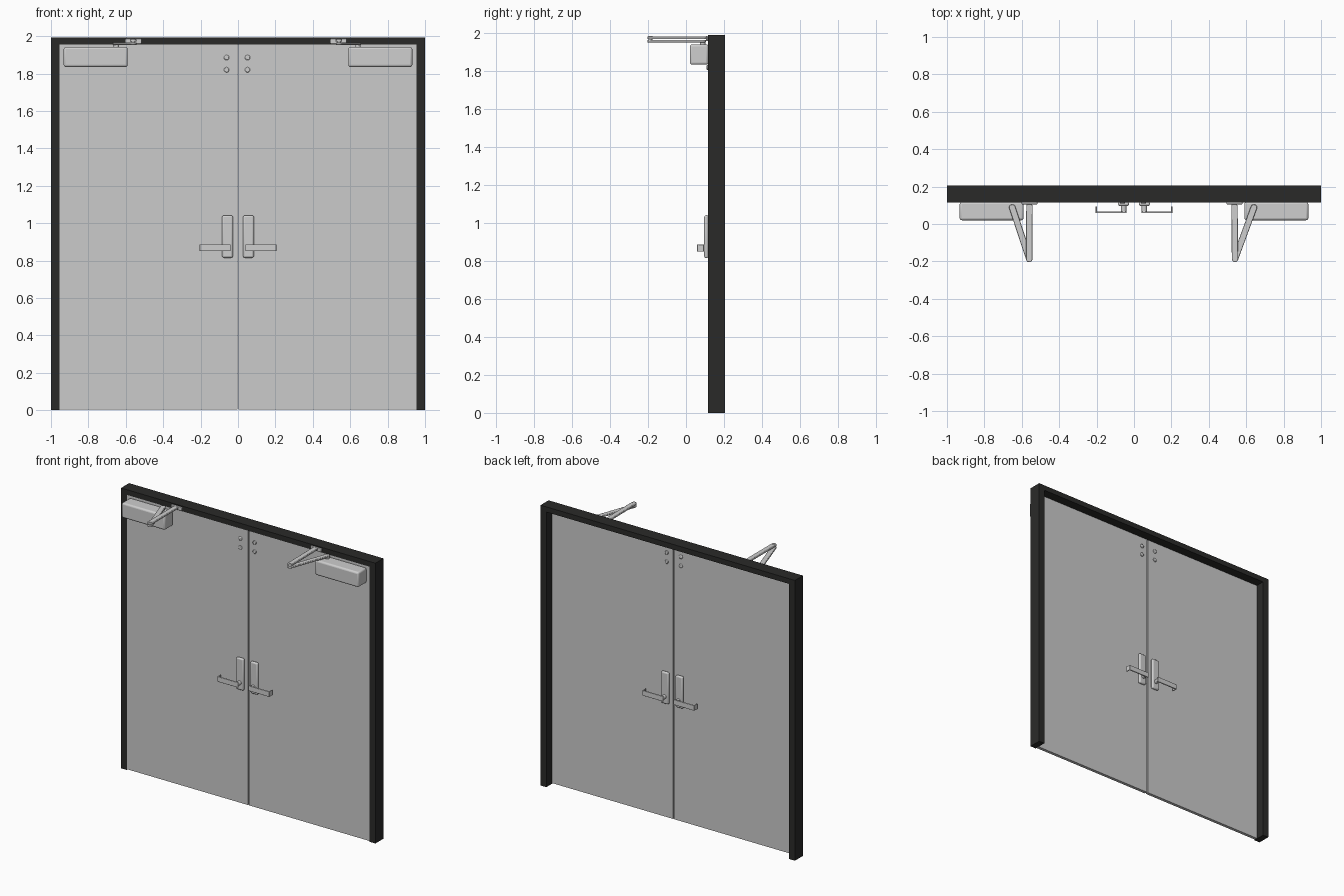
import bpy, math
from mathutils import Vector

if "Cube" in bpy.data.objects:
    bpy.data.objects.remove(bpy.data.objects["Cube"])


def material(name, c):
    m = bpy.data.materials.new(name)
    m.diffuse_color = (c[0], c[1], c[2], 1)
    m.use_nodes = True
    m.node_tree.nodes["Principled BSDF"].inputs["Base Color"].default_value = m.diffuse_color
    return m


BLACK = material("black_frame", (0.023, 0.023, 0.022))
GREY = material("door_grey", (0.60, 0.60, 0.60))
METAL = material("hardware_metal", (0.62, 0.62, 0.62))

DOOR_FRONT, DOOR_BACK = 0.118, 0.140


def finish(o, name, mat, bevel=0.0, seg=3):
    o.name = name
    o.data.materials.append(mat)
    if bevel:
        b = o.modifiers.new("bevel", "BEVEL")
        b.width, b.segments = bevel, seg
        b.limit_method = "ANGLE"
        bpy.ops.object.shade_smooth_by_angle(angle=math.radians(40))
    return o


def box(name, x, y, z, mat, bevel=0.0):
    bpy.ops.mesh.primitive_cube_add(size=1)
    o = bpy.context.object
    for v in o.data.vertices:
        v.co = [(r[0] + r[1]) / 2 + c * abs(r[1] - r[0]) for r, c in zip((x, y, z), v.co)]
    return finish(o, name, mat, bevel)


def rod(name, a, b, r, mat, bevel=0.0):
    a, b = Vector(a), Vector(b)
    d = b - a
    bpy.ops.mesh.primitive_cylinder_add(vertices=24, radius=r, depth=d.length, location=(a + b) / 2)
    o = bpy.context.object
    o.rotation_euler = d.to_track_quat("Z", "Y").to_euler()
    bpy.ops.object.shade_smooth_by_angle(angle=math.radians(40))
    return finish(o, name, mat, bevel, 2)


def arm(name, a, b, width, z0, z1):
    # flat bar with round ends, lying level between two pivots
    a, b = Vector(a), Vector(b)
    ang = math.atan2(b.y - a.y, b.x - a.x)
    pts = []
    for c, start in ((b, -90), (a, 90)):
        for i in range(9):
            t = ang + math.radians(start + i * 22.5)
            pts.append((c.x + math.cos(t) * width / 2, c.y + math.sin(t) * width / 2))
    n = len(pts)
    verts = [(*p, z0) for p in pts] + [(*p, z1) for p in pts]
    faces = [list(range(n))[::-1], list(range(n, 2 * n))]
    faces += [(i, (i + 1) % n, n + (i + 1) % n, n + i) for i in range(n)]
    me = bpy.data.meshes.new(name)
    me.from_pydata(verts, [], faces)
    o = bpy.data.objects.new(name, me)
    bpy.context.collection.objects.link(o)
    bpy.ops.object.select_all(action="DESELECT")
    o.select_set(True)
    bpy.context.view_layer.objects.active = o
    return finish(o, name, METAL, 0.003, 2)


# frame header
box("frame_header", (-1, 1), (0.115, 0.205), (1.955, 1.992), BLACK)

for s, side in ((-1, "left"), (1, "right")):
    # jamb and door leaf
    box(side + "_jamb", (s, s * 0.955), (0.115, 0.205), (0, 1.955), BLACK)
    box(side + "_door", (s * 0.004, s * 0.955), (DOOR_FRONT, DOOR_BACK), (0.004, 1.955), GREY)

    # handles and bolts on both faces
    for base, d, face in ((DOOR_FRONT, -1, "front"), (DOOR_BACK, 1, "back")):
        tag = side + "_" + face

        def y(depth):
            return base + d * depth

        box(tag + "_handle_plate", (s * 0.027, s * 0.085), (base, y(0.022)), (0.815, 1.042), METAL, 0.01)
        rod(tag + "_handle_spindle", (s * 0.055, y(0.02), 0.868), (s * 0.055, y(0.055), 0.868), 0.014, METAL)
        box(tag + "_lever", (s * 0.04, s * 0.205), (y(0.051), y(0.06)), (0.85, 0.887), METAL, 0.003)
        box(tag + "_lever_return", (s * 0.198, s * 0.205), (y(0.024), y(0.055)), (0.85, 0.887), METAL, 0.002)
        for i, z in enumerate((1.885, 1.82)):
            x = s * 0.056 - 0.005
            rod(f"{tag}_bolt_{i}", (x, base, z), (x, y(0.009), z), 0.014, METAL, 0.005)

    # door closer: body, pinion, two arms, elbow and shoe
    box(side + "_closer_body", (s * 0.59, s * 0.932), (0.02, DOOR_FRONT), (1.835, 1.942), METAL, 0.012)
    xs, xp, xe = s * 0.548 - 0.011, s * 0.646 - 0.005, s * 0.55 - 0.01
    rod(side + "_closer_pinion", (xp, 0.088, 1.935), (xp, 0.088, 1.958), 0.014, METAL)
    arm(side + "_closer_lower_arm", (xp, 0.088, 0), (xe, -0.187, 0), 0.034, 1.953, 1.966)
    arm(side + "_closer_upper_arm", (xs, 0.095, 0), (xe, -0.187, 0), 0.034, 1.970, 1.984)
    rod(side + "_closer_elbow", (xe, -0.187, 1.952), (xe, -0.187, 1.986), 0.01, METAL)
    box(side + "_closer_shoe", (xs - 0.043, xs + 0.043), (0.105, 0.116), (1.96, 1.986), METAL, 0.004)
